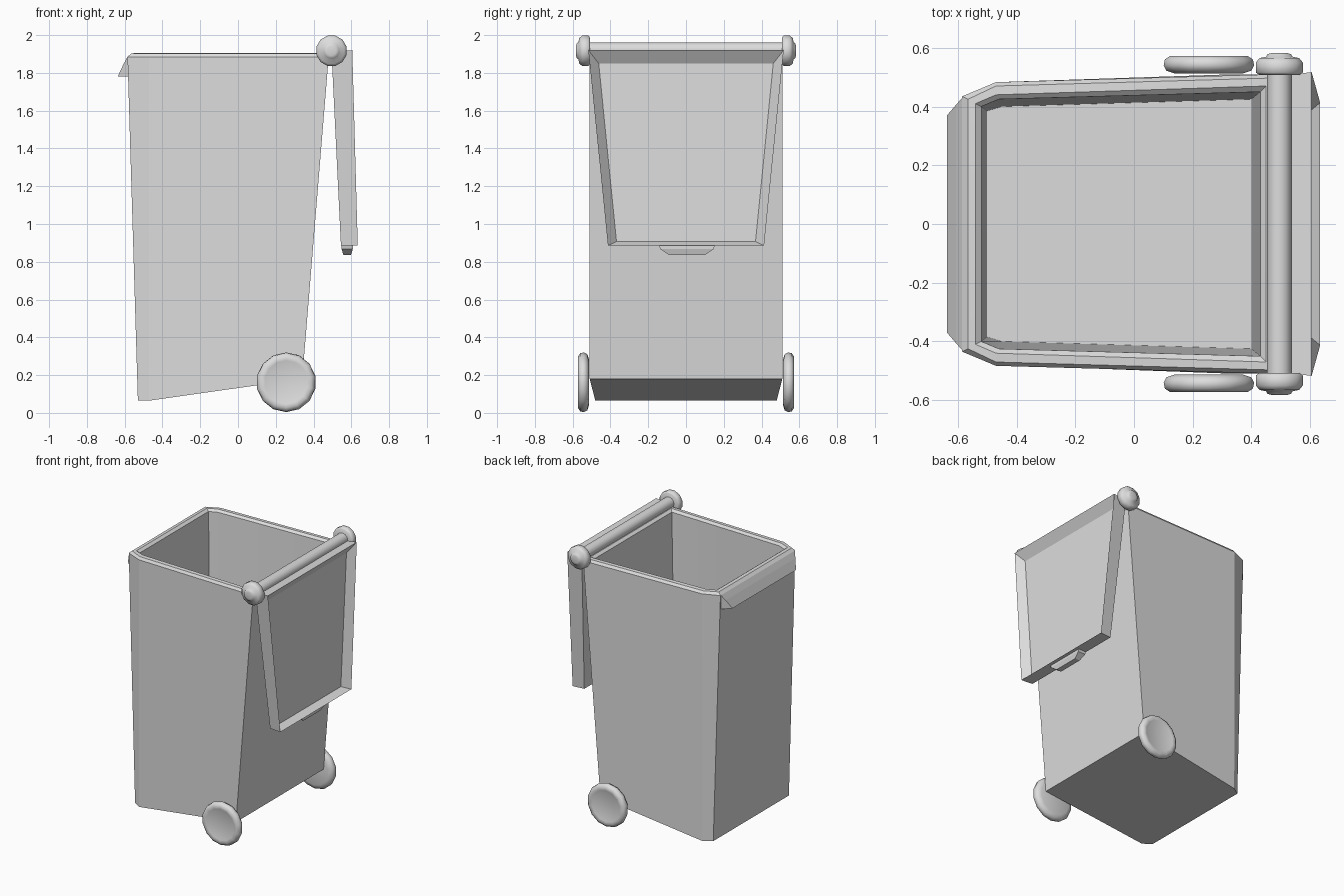
import bpy, bmesh, math

cube = bpy.data.objects.get("Cube")
if cube:
    bpy.data.objects.remove(cube, do_unlink=True)

grey = bpy.data.materials.new("plain_grey")
grey.use_nodes = True
grey.diffuse_color = (0.72, 0.72, 0.72, 1)
grey.node_tree.nodes["Principled BSDF"].inputs["Base Color"].default_value = (0.72, 0.72, 0.72, 1)


def loft(name, rings, smooth=None):
    """Skin a list of closed rings that share the same point count, capping both ends."""
    bm = bmesh.new()
    loops = [[bm.verts.new(p) for p in ring] for ring in rings]
    n = len(loops[0])
    for a, b in zip(loops, loops[1:]):
        for i in range(n):
            j = (i + 1) % n
            bm.faces.new((a[i], a[j], b[j], b[i]))
    bm.faces.new(loops[0][::-1])
    bm.faces.new(loops[-1])
    bmesh.ops.recalc_face_normals(bm, faces=bm.faces)
    mesh = bpy.data.meshes.new(name)
    bm.to_mesh(mesh)
    bm.free()
    mesh.materials.append(grey)
    obj = bpy.data.objects.new(name, mesh)
    bpy.context.collection.objects.link(obj)
    if smooth:
        bpy.ops.object.select_all(action='DESELECT')
        obj.select_set(True)
        bpy.context.view_layer.objects.active = obj
        bpy.ops.object.shade_smooth_by_angle(angle=math.radians(smooth))
    return obj


def turned(name, profile, x, z, sides, side=1):
    """Turn (radius, y) pairs about an axis along y."""
    rings = []
    for r, y in profile:
        angles = [2 * math.pi * (i + 0.5) / sides for i in range(sides)]
        rings.append([(x + r * math.cos(a), y * side, z + r * math.sin(a)) for a in angles])
    return loft(name, rings, 60)


# Bin body: tapered shell with chamfered front corners, rounded rim and hollow inside
def body_ring(front, corner, back, z_front, z_back):
    (xf, yf), (xc, yc), (xb, yb) = front, corner, back
    half = [(xb, yb, z_back), (xc, yc, z_front), (xf, yf, z_front)]
    return half + [(x, -y, z) for x, y, z in reversed(half)]


body = loft("bin_body", [
    body_ring((-0.53, 0.44), (-0.47, 0.48), (0.34, 0.51), 0.065, 0.18),
    body_ring((-0.585, 0.435), (-0.47, 0.483), (0.48, 0.51), 1.885, 1.885),
    body_ring((-0.565, 0.425), (-0.47, 0.47), (0.465, 0.497), 1.903, 1.903),
    body_ring((-0.54, 0.41), (-0.47, 0.44), (0.45, 0.47), 1.905, 1.905),
    body_ring((-0.52, 0.40), (-0.46, 0.425), (0.43, 0.45), 1.89, 1.89),
    body_ring((-0.50, 0.385), (-0.45, 0.40), (0.40, 0.425), 1.1, 1.1),
], 20)

# Front grip: wedge flaring down and out from the rim
loft("front_grip", [
    [(-0.56, s * 0.425, 1.9), (-0.585, s * 0.43, 1.885), (-0.607, s * 0.405, 1.845),
     (-0.637, s * 0.37, 1.78), (-0.575, s * 0.43, 1.78)]
    for s in (-1, 1)
])

# Hinge bar along the back of the rim
turned("hinge_bar", [(0.042, -0.52), (0.042, 0.52)], 0.495, 1.92, 16)

# Hinge knobs and wheels on both sides
for side, word in ((1, "left"), (-1, "right")):
    turned("hinge_knob_" + word,
           [(0.072, 0.508), (0.083, 0.516), (0.083, 0.55), (0.07, 0.565),
            (0.046, 0.57), (0.042, 0.578), (0.025, 0.583)],
           0.495, 1.917, 12, side)
    turned("wheel_" + word,
           [(0.12, 0.513), (0.148, 0.522), (0.158, 0.54), (0.154, 0.56),
            (0.135, 0.573), (0.115, 0.57), (0.095, 0.564)],
           0.255, 0.162, 14, side)


# Open lid: shallow tray hanging behind the body, hollow side facing out
def lid_ring(x_top, y_top, z_top, x_low, y_low, z_low):
    return [(x_top, -y_top, z_top), (x_top, y_top, z_top),
            (x_low, y_low, z_low), (x_low, -y_low, z_low)]


loft("lid", [
    lid_ring(0.495, 0.505, 1.91, 0.545, 0.405, 0.885),
    lid_ring(0.605, 0.517, 1.92, 0.634, 0.413, 0.885),
    lid_ring(0.56, 0.462, 1.85, 0.58, 0.368, 0.907),
])

# Lid handle: tapered tab on the free edge
loft("lid_handle", [
    [(0.578 + sx * hx, 0.005 + sy * hy, z) for sx, sy in ((-1, -1), (1, -1), (1, 1), (-1, 1))]
    for hx, hy, z in ((0.03, 0.147, 0.89), (0.03, 0.142, 0.868), (0.02, 0.097, 0.837))
])
